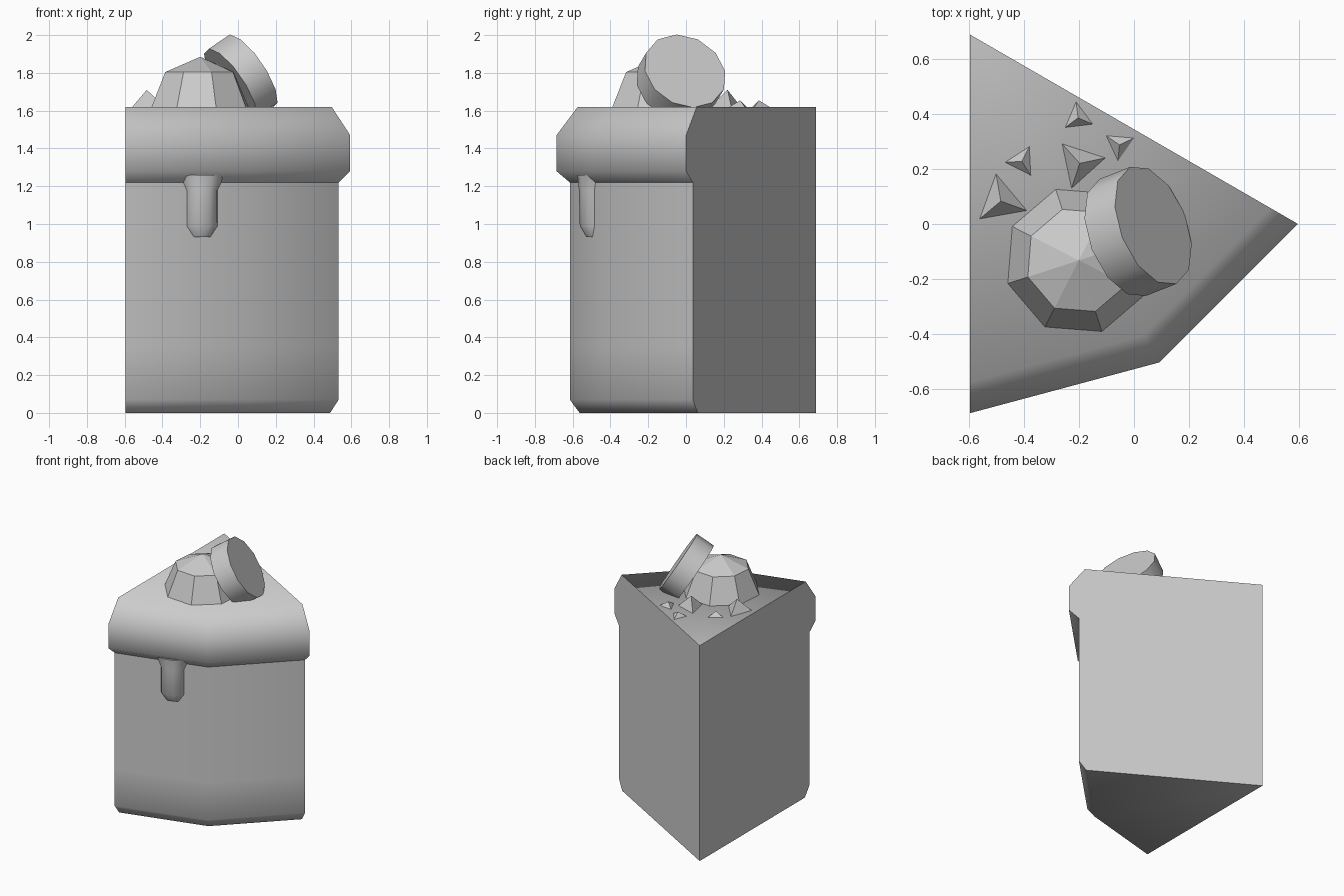
import bpy, bmesh, math
from mathutils import Vector, Matrix

old = bpy.data.objects.get("Cube")
if old:
    bpy.data.objects.remove(old, do_unlink=True)

grey = bpy.data.materials.new("plain_grey")
grey.use_nodes = True
tone = (0.6, 0.6, 0.6, 1)
grey.diffuse_color = tone
grey.node_tree.nodes["Principled BSDF"].inputs["Base Color"].default_value = tone

TIP = Vector((-0.595, 0.687, 0))
TOP = 1.62


def finish(bm, name, smooth=None):
    bmesh.ops.recalc_face_normals(bm, faces=bm.faces)
    mesh = bpy.data.meshes.new(name)
    bm.to_mesh(mesh)
    bm.free()
    mesh.materials.append(grey)
    ob = bpy.data.objects.new(name, mesh)
    bpy.context.collection.objects.link(ob)
    if smooth:
        bpy.ops.object.select_all(action='DESELECT')
        ob.select_set(True)
        bpy.context.view_layer.objects.active = ob
        bpy.ops.object.shade_smooth_by_angle(angle=math.radians(smooth))
    return ob


def wedge(name, profile, cap):
    """Turn a (radius, height) profile through sixty degrees about the tip."""
    bm = bmesh.new()
    axis = [bm.verts.new(TIP + Vector((0, 0, profile[i][1]))) for i in (0, -1)]
    cols = []
    for deg in (-90, -60, -30):
        d = Vector((math.cos(math.radians(deg)), math.sin(math.radians(deg)), 0))
        cols.append([bm.verts.new(TIP + d * r + Vector((0, 0, z))) for r, z in profile])
    for a, b in zip(cols, cols[1:]):
        for i in range(len(profile) - 1):
            bm.faces.new((a[i], b[i], b[i + 1], a[i + 1]))
    for side in (cols[0], cols[-1]):
        bm.faces.new([axis[0]] + side + [axis[1]])
    bm.faces.new([axis[cap]] + [c[cap] for c in cols])
    # The open end leaves recalculation ambiguous only at the seam
    return finish(bm, name, 60)


# Slice body and the thick frosting layer above it
wedge("cake_body", [(1.25, 0), (1.302, 0.07), (1.302, 0.35), (1.302, 1.22)], 0)
wedge("frosting", [(1.302, 1.22), (1.373, 1.28), (1.373, 1.47), (1.26, TOP)], -1)

# Frosting drip: half-round rings stacked down the outer wall
bm = bmesh.new()
along = Vector((math.cos(math.radians(15)), math.sin(math.radians(15)), 0))
out = Vector((along.y, -along.x, 0))
base = Vector((-0.19, -0.505, 0))
SIDES = 6
rings = []
for z, half, depth in [(1.26, 0.125, 0.065), (1.18, 0.085, 0.06),
                       (0.99, 0.085, 0.055), (0.93, 0.045, 0.02)]:
    ring = []
    for i in range(SIDES):
        a = math.pi * i / (SIDES - 1)
        p = base + along * half * math.cos(a) + out * depth * math.sin(a)
        ring.append(bm.verts.new(p + Vector((0, 0, z))))
    rings.append(ring)
for a, b in zip(rings, rings[1:]):
    for i in range(SIDES):
        j = (i + 1) % SIDES
        bm.faces.new((a[i], a[j], b[j], b[i]))
bm.faces.new(rings[0])
bm.faces.new(rings[-1])
finish(bm, "frosting_drip", 50)

# Faceted scoop: upper half of a coarse ball
bm = bmesh.new()
bmesh.ops.create_uvsphere(bm, u_segments=8, v_segments=8, radius=0.275)
cut = bmesh.ops.bisect_plane(bm, geom=bm.verts[:] + bm.edges[:] + bm.faces[:],
                             plane_co=(0, 0, 0), plane_no=(0, 0, -1), clear_outer=True)
low = [e for e in bm.edges if all(0.05 < v.co.z < 0.15 for v in e.verts)]
bmesh.ops.dissolve_edges(bm, edges=low, use_verts=True)
high = [e for e in bm.edges if all(0.23 < v.co.z < 0.27 for v in e.verts)]
bmesh.ops.dissolve_edges(bm, edges=high, use_verts=True)
bmesh.ops.transform(bm, verts=bm.verts, matrix=Matrix.Translation((-0.2, -0.132, 1.61))
                    @ Matrix.Rotation(math.radians(18), 4, 'Z'))
finish(bm, "scoop")

# Round biscuit leaning on the scoop
normal = Vector((0.786, 0.31, 0.53)).normalized()
thick = 0.14
bm = bmesh.new()
bmesh.ops.create_cone(bm, cap_ends=True, segments=12, radius1=0.228, radius2=0.228, depth=thick)
center = Vector((0.07, -0.005, 1.81)) - normal * thick / 2
bmesh.ops.transform(bm, verts=bm.verts, matrix=Matrix.Translation(center)
                    @ normal.to_track_quat('Z', 'Y').to_matrix().to_4x4())
finish(bm, "biscuit", 35)

# Scattered three-sided crumbs: x, y, radius, height, turn
crumbs = [(-0.483, 0.083, 0.1, 0.09, 100), (-0.407, 0.227, 0.06, 0.035, 63),
          (-0.203, 0.385, 0.058, 0.035, 97), (-0.197, 0.22, 0.095, 0.09, 132),
          (-0.053, 0.287, 0.058, 0.035, 145)]
for n, (x, y, r, h, turn) in enumerate(crumbs, 1):
    bm = bmesh.new()
    corners = []
    for k in range(3):
        a = math.radians(turn + 120 * k)
        corners.append(bm.verts.new((x + r * math.cos(a), y + r * math.sin(a), TOP)))
    peak = bm.verts.new((x, y, TOP + h))
    bm.faces.new(corners)
    for k in range(3):
        bm.faces.new((corners[k], corners[(k + 1) % 3], peak))
    finish(bm, f"crumb_{n}")
